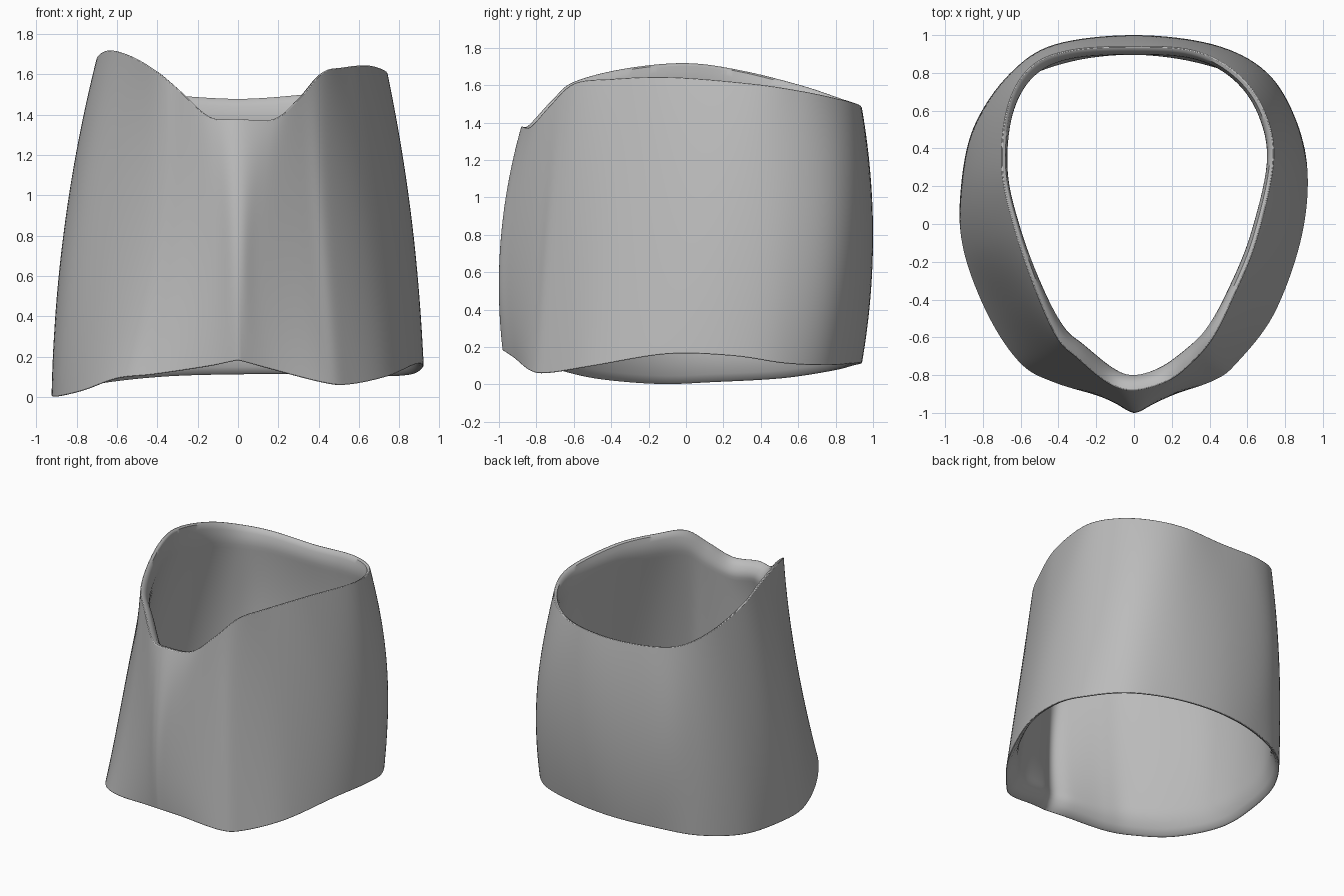
import bpy
from mathutils import Vector

if "Cube" in bpy.data.objects:
    bpy.data.objects.remove(bpy.data.objects["Cube"], do_unlink=True)

# Outline control points, anticlockwise from the front ridge
BOTTOM = [(0, -.98, .18), (.15, -.92, .14), (.42, -.83, .07), (.55, -.73, .06), (.74, -.48, .1),
          (.88, -.1, .16), (.92, .25, .15), (.86, .53, .11), (.68, .76, .1), (.36, .89, .11),
          (0, .94, .11), (-.35, .9, .1), (-.65, .78, .07), (-.85, .51, .03), (-.92, .15, .01),
          (-.9, -.15, 0), (-.77, -.49, .03), (-.6, -.74, .09), (-.42, -.84, .11), (-.15, -.92, .15)]
MIDDLE = [(0, -.99), (.11, -.94), (.35, -.79), (.47, -.69), (.65, -.42),
          (.8, -.05), (.86, .27), (.83, .56), (.69, .81), (.42, .95),
          (0, 1), (-.42, .95), (-.65, .8), (-.8, .55), (-.86, .22),
          (-.81, -.1), (-.65, -.41), (-.47, -.66), (-.32, -.79), (-.11, -.93)]
TOP = [(0, -.88, 1.38), (.18, -.83, 1.38), (.31, -.73, 1.49), (.42, -.6, 1.61), (.52, -.4, 1.635),
       (.65, -.08, 1.645), (.74, .35, 1.61), (.68, .62, 1.57), (.53, .81, 1.53), (.31, .92, 1.5),
       (0, .94, 1.48), (-.34, .92, 1.5), (-.55, .83, 1.53), (-.67, .62, 1.6), (-.7, .3, 1.68),
       (-.64, 0, 1.72), (-.53, -.33, 1.69), (-.41, -.6, 1.62), (-.3, -.71, 1.53), (-.14, -.84, 1.39)]
STEPS = 8
LEVELS = 48
AXIS = Vector((0, .1, 0))


def closed_curve(points, sharp_front):
    """Smooth closed curve through the points, with an optional corner at the first one."""
    pts = [Vector(p).to_3d() for p in points]
    n = len(pts)
    out = []
    for i in range(n):
        a, b, c, d = (pts[(i + k) % n] for k in (-1, 0, 1, 2))
        if sharp_front and i == 0:
            a = 2 * b - c
        if sharp_front and i == n - 1:
            d = 2 * c - b
        for s in range(STEPS):
            t = s / STEPS
            out.append(.5 * (2 * b + (c - a) * t + (2 * a - 5 * b + 4 * c - d) * t ** 2
                             + (3 * b - a - 3 * c + d) * t ** 3))
    return out


def wall(sharp_front):
    """Columns of points running from the bottom edge to the top edge."""
    columns = []
    for b, m, t in zip(closed_curve(BOTTOM, sharp_front), closed_curve(MIDDLE, False),
                       closed_curve(TOP, False)):
        m.z = (b.z + t.z) / 2
        column = []
        for k in range(LEVELS):
            u = k / (LEVELS - 1)
            column.append(b * (1 - u) * (1 - 2 * u) + m * 4 * u * (1 - u) + t * u * (2 * u - 1))
        columns.append(column)
    return columns


def inward(p, u):
    """Move a point towards the axis; the wall tapers at both rims and is thickest in front."""
    d = Vector((p.x, p.y, 0)) - AXIS
    d.normalize()
    front = max(0, -d.y) ** 6
    taper = max(0, 1 - min(u, 1 - u) / .09) ** 2
    thickness = (.062 + .045 * front) * (1 - .65 * taper)
    return p - d * thickness + Vector((0, 0, .01 * (1 - 2 * u)))


# Sleeve: outer wall up, over the rounded rim, inner wall down
verts, faces = [], []
for outer, inner in zip(wall(True), wall(False)):
    verts += outer
    verts += [inward(p, k / (LEVELS - 1)) for k, p in reversed(list(enumerate(inner)))]
loop = 2 * LEVELS
count = len(BOTTOM) * STEPS
for i in range(count):
    j = (i + 1) % count
    for k in range(loop):
        q = (k + 1) % loop
        faces.append((i * loop + k, j * loop + k, j * loop + q, i * loop + q))

mesh = bpy.data.meshes.new("sleeve")
mesh.from_pydata(verts, [], faces)
mesh.update()
sleeve = bpy.data.objects.new("sleeve", mesh)
bpy.context.collection.objects.link(sleeve)

# Plain grey material
grey = bpy.data.materials.new("plain grey")
grey.use_nodes = True
colour = (.5, .5, .5, 1)
grey.diffuse_color = colour
grey.node_tree.nodes["Principled BSDF"].inputs["Base Color"].default_value = colour
mesh.materials.append(grey)

# Softened rims and smooth shading
bevel = sleeve.modifiers.new("rim_rounding", "BEVEL")
bevel.width = .006
bevel.segments = 2
bevel.limit_method = "ANGLE"
bevel.angle_limit = .9
bpy.context.view_layer.objects.active = sleeve
sleeve.select_set(True)
bpy.ops.object.shade_smooth_by_angle(angle=.8)
